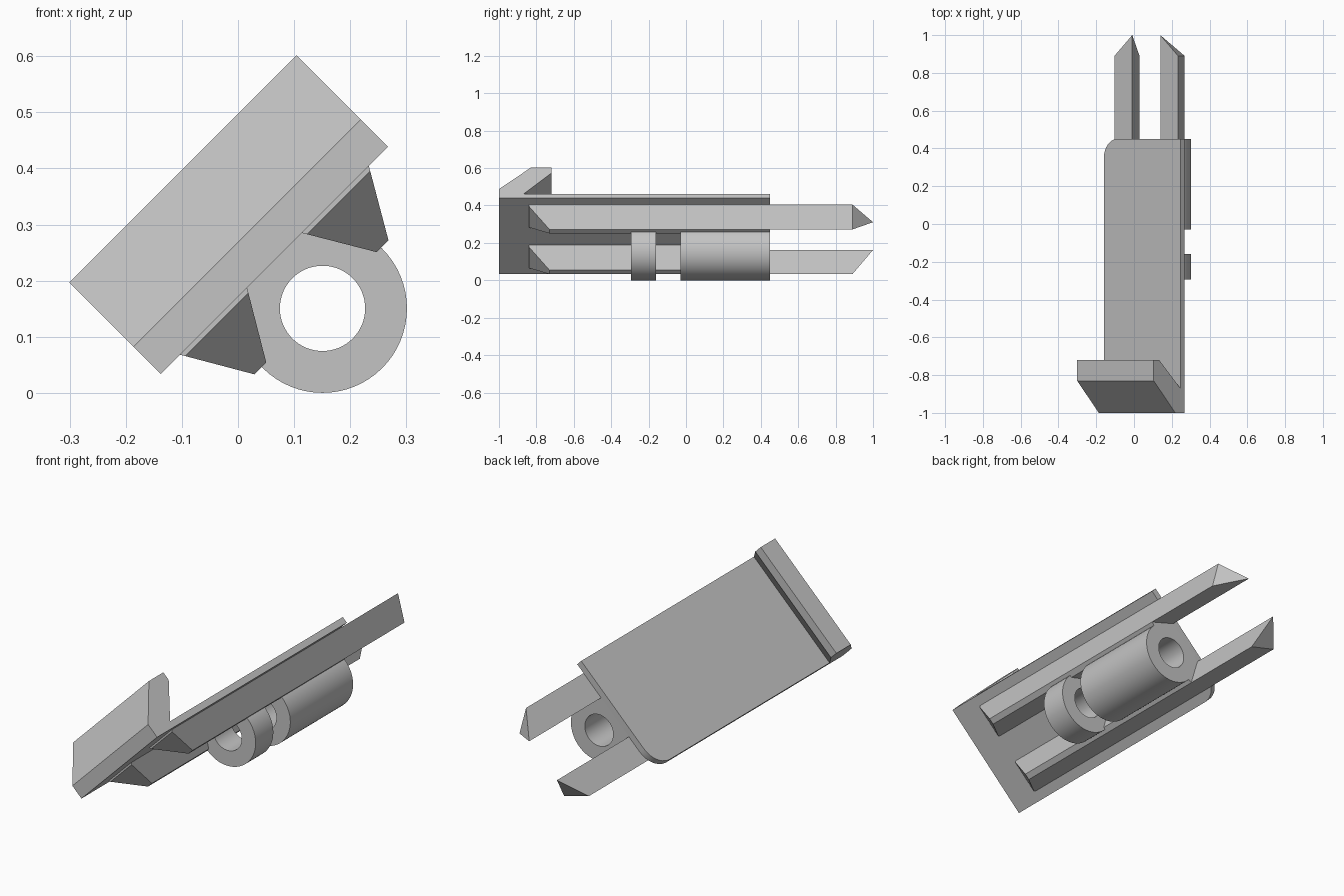
import bpy, bmesh, math
from mathutils import Vector

cube = bpy.data.objects.get("Cube")
if cube:
    bpy.data.objects.remove(cube, do_unlink=True)

GREY = (0.55, 0.55, 0.55, 1)
mat = bpy.data.materials.new("plain_grey")
mat.use_nodes = True
mat.diffuse_color = GREY
mat.node_tree.nodes["Principled BSDF"].inputs["Base Color"].default_value = GREY

TILT = -math.pi / 4      # the whole assembly leans 45 degrees about y
MID = 0.213              # centre line across the plate
HALF = 0.2865            # half width of the plate
UNDER, TOP = 0.1213, 0.152
BACK = 0.45


def prism(points, offset):
    """Closed prism from a planar outline swept along an offset."""
    bm = bmesh.new()
    face = bm.faces.new([bm.verts.new(p) for p in points])
    result = bmesh.ops.extrude_face_region(bm, geom=[face])
    moved = [g for g in result["geom"] if isinstance(g, bmesh.types.BMVert)]
    bmesh.ops.translate(bm, verts=moved, vec=offset)
    bmesh.ops.recalc_face_normals(bm, faces=bm.faces[:])
    return bm


def slice_off(bm, point, normal):
    """Remove everything on the normal side of a plane and cap the cut."""
    geom = bm.verts[:] + bm.edges[:] + bm.faces[:]
    bmesh.ops.bisect_plane(bm, geom=geom, plane_co=point, plane_no=normal, clear_outer=True)
    bmesh.ops.holes_fill(bm, edges=[e for e in bm.edges if e.is_boundary])


def finish(bm, name, smooth=False):
    bmesh.ops.recalc_face_normals(bm, faces=bm.faces[:])
    mesh = bpy.data.meshes.new(name)
    bm.to_mesh(mesh)
    bm.free()
    mesh.materials.append(mat)
    ob = bpy.data.objects.new(name, mesh)
    bpy.context.collection.objects.link(ob)
    ob.rotation_euler.y = TILT
    if smooth:
        bpy.ops.object.select_all(action="DESELECT")
        ob.select_set(True)
        bpy.context.view_layer.objects.active = ob
        bpy.ops.object.shade_smooth_by_angle(angle=math.radians(30))
    return ob


# Plate with the hooked front lip, one back corner rounded
outline = [(-1, UNDER), (-1, 0.19), (-0.83, 0.352), (-0.72, 0.352),
           (-0.72, 0.311), (-0.87, TOP), (BACK, TOP), (BACK, UNDER)]
bm = prism([(MID - HALF, y, n) for y, n in outline], (2 * HALF, 0, 0))
corner = [e for e in bm.edges
          if all(v.co.y > BACK - 0.01 and v.co.x < MID for v in e.verts)]
bmesh.ops.bevel(bm, geom=corner, offset=0.1, segments=10, profile=0.5, affect="EDGES")
finish(bm, "plate", smooth=True)

# Mirrored rails under the plate and the pointed prongs that extend them
APEX = 0.0028
for side, label in ((1, "upper"), (-1, "lower")):
    def at(u, y, n):
        return Vector((MID + side * u, y, n))

    section = [(0.069, UNDER), (0.238, UNDER), (0.169, APEX), (0.139, APEX)]
    bm = prism([at(u, -0.84, n) for u, n in section], (0, BACK + 0.84, 0))
    slice_off(bm, (0, -0.84, 0.113), (0, -1, -1))
    finish(bm, label + "_rail")

    section = [(0.105, UNDER), (0.238, UNDER), (0.169, APEX)]
    bm = prism([at(u, BACK, n) for u, n in section], (0, 1 - BACK, 0))
    tip, outer, ridge = (at(u, y, n) for (u, n), y in zip(section, (1, 0.89, 0.89)))
    normal = (outer - tip).cross(ridge - tip)
    if normal.y < 0:
        normal.negate()
    slice_off(bm, tip, normal)
    finish(bm, label + "_prong")


# Two hollow tubes on the centre line
def tube(name, y0, y1, outer=0.1505, inner=0.076, sides=64):
    bm = bmesh.new()
    rings = []
    for r, y in ((outer, y0), (outer, y1), (inner, y1), (inner, y0)):
        angles = [math.tau * i / sides for i in range(sides)]
        rings.append([bm.verts.new((MID + r * math.cos(a), y, r * math.sin(a))) for a in angles])
    for k in range(4):
        a, b = rings[k], rings[(k + 1) % 4]
        for i in range(sides):
            j = (i + 1) % sides
            bm.faces.new((a[i], a[j], b[j], b[i]))
    finish(bm, name, smooth=True)


tube("front_tube", -0.295, -0.16)
tube("back_tube", -0.03, BACK)
